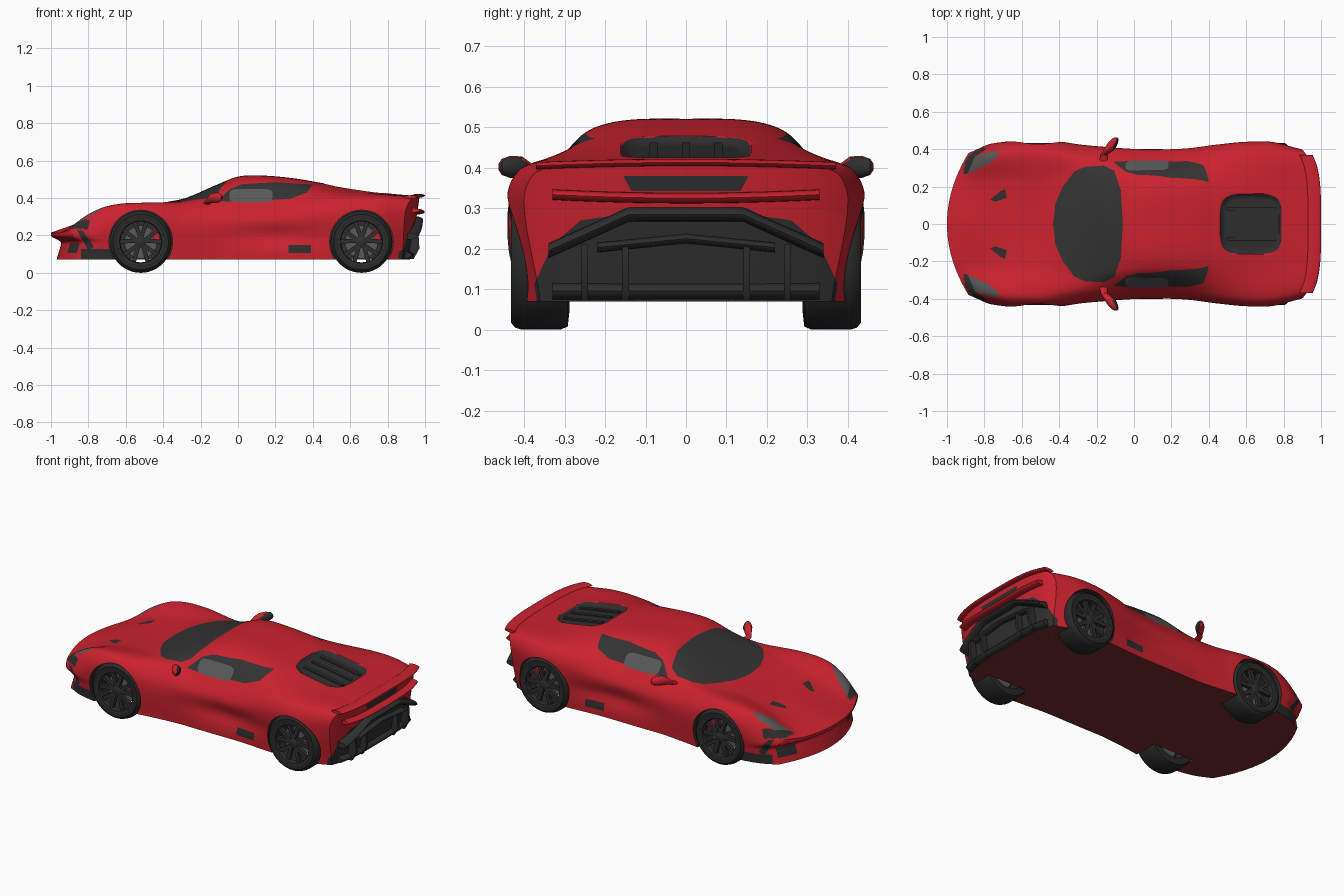
import bpy, bmesh, math
from mathutils import Vector

if "Cube" in bpy.data.objects:
    bpy.data.objects.remove(bpy.data.objects["Cube"])

# materials
RED, TRIM, GLASS, GREY, TYRE, UNDER = range(6)
MATS = []
for name, rgb in (("red_paint", (.60, .016, .028)), ("black_trim", (.028, .028, .028)),
                  ("dark_glass", (.033, .033, .033)), ("grey_glass", (.10, .10, .10)),
                  ("tyre_rubber", (.022, .022, .022)), ("dark_red_underbody", (.19, .026, .025))):
    MATS.append(bpy.data.materials.new(name))
    MATS[-1].diffuse_color = (*rgb, 1)

# helpers
def make(name, verts, faces, mat=RED, paint=None, cut=None):
    me = bpy.data.meshes.new(name)
    me.from_pydata(verts, [], faces)
    bm = bmesh.new()
    bm.from_mesh(me)
    bmesh.ops.remove_doubles(bm, verts=bm.verts, dist=1e-5)
    bmesh.ops.recalc_face_normals(bm, faces=bm.faces)
    if cut:
        cut(bm)
    for f in bm.faces:
        f.material_index = paint(f.calc_center_median(), f.normal) if paint else mat
    bm.to_mesh(me)
    bm.free()
    for m in MATS:
        me.materials.append(m)
    ob = bpy.data.objects.new(name, me)
    bpy.context.collection.objects.link(ob)
    smooth(ob)
    return ob

def smooth(ob):
    bpy.ops.object.select_all(action='DESELECT')
    ob.select_set(True)
    bpy.context.view_layer.objects.active = ob
    bpy.ops.object.shade_smooth_by_angle(angle=math.radians(40))

def grid_faces(rows, cols, wrap=False):
    return [(i * cols + j, i * cols + (j + 1) % cols, (i + 1) % rows * cols + (j + 1) % cols,
             (i + 1) % rows * cols + j) for i in range(rows if wrap else rows - 1) for j in range(cols)]

def capped(rows, cols):
    return grid_faces(rows, cols) + [tuple(range(cols)), tuple(range((rows - 1) * cols, rows * cols))]

def bar(name, pts, mat=RED, paint=None, n=16):
    """Sweep along y through (x, y, z, rx, rz) with elliptical rings."""
    verts = [(x + rx * math.cos(math.tau * k / n), y, z + rz * math.sin(math.tau * k / n))
             for x, y, z, rx, rz in pts for k in range(n)]
    make(name, verts, capped(len(pts), n), mat, paint)

def prism(name, outline, y, width, mat):
    verts = [(x, y + d, z) for d in (-width / 2, width / 2) for x, z in outline]
    make(name, verts, capped(2, len(outline)), mat)

def lathe(name, profile, centre, side, mat, a0=0, a1=360, seg=48):
    """Spin a closed (radius, offset) loop around the wheel axis."""
    full, n = a1 - a0 == 360, len(profile)
    rows = seg if full else seg + 1
    angles = [math.radians(a0 + (a1 - a0) * k / seg) for k in range(rows)]
    verts = [(centre[0] + r * math.cos(a), side * (centre[1] + o), centre[2] + r * math.sin(a))
             for a in angles for r, o in profile]
    return make(name, verts, grid_faces(rows, n, True) if full else capped(rows, n), mat)

def hermite(ts, vs, t):
    i = max(0, min(len(ts) - 2, sum(1 for k in ts if k <= t) - 1))
    def slope(k):
        a, b = max(0, k - 1), min(len(ts) - 1, k + 1)
        return (vs[b] - vs[a]) / (ts[b] - ts[a])
    h = ts[i + 1] - ts[i]
    u = (t - ts[i]) / h
    return (vs[i] * (2*u**3 - 3*u*u + 1) + slope(i) * (h * (u**3 - 2*u*u + u))
            + vs[i + 1] * (3*u*u - 2*u**3) + slope(i + 1) * (h * (u**3 - u*u)))

def inside(poly, a, b):
    return sum((y1 > b) != (y2 > b) and a < (x2 - x1) * (b - y1) / (y2 - y1) + x1
               for (x1, y1), (x2, y2) in zip(poly, poly[1:] + poly[:1])) % 2 == 1

# body sections: x, floor half width, widest y z, shoulder y z, roof or hood edge y z, centre z
ROWS = [(-1.00, .36, .38, .17, .37, .222, .24, .214, .215), (-.90, .40, .42, .20, .37, .295, .22, .25, .25),
        (-.78, .42, .435, .26, .38, .345, .22, .30, .295), (-.65, .43, .44, .295, .385, .367, .22, .335, .328),
        (-.50, .43, .44, .30, .385, .372, .22, .355, .35), (-.40, .43, .437, .29, .375, .37, .25, .372, .375),
        (-.28, .415, .42, .27, .36, .365, .26, .388, .40), (-.12, .40, .41, .27, .35, .365, .25, .44, .468),
        (.00, .40, .405, .27, .345, .37, .235, .488, .514), (.12, .40, .405, .27, .345, .37, .23, .497, .52),
        (.30, .40, .41, .28, .35, .385, .225, .485, .505), (.45, .41, .425, .31, .375, .40, .22, .465, .48),
        (.62, .42, .44, .33, .395, .405, .21, .44, .455), (.80, .42, .437, .33, .39, .405, .20, .42, .425),
        (.97, .36, .40, .32, .365, .392, .20, .407, .41)]
XS, VALS = [r[0] for r in ROWS], [Vector(r[1:]) for r in ROWS]

def section(t):
    wb, ww, zw, ws, zs, wr, zr, zc = hermite(XS, VALS, t)
    pts = [Vector(p) for p in ((wb, -.02), (wb, .07), (ww, zw), (ws, zs), (wr, zr), (0, zc), (-wr, zr))]
    ts = [0]
    for a, b in zip(pts, pts[1:]):
        ts.append(ts[-1] + (b - a).length)
    return ([Vector((wb * k / 6, .07)) for k in range(6)] +
            [hermite(ts, pts, ts[1] + (ts[5] - ts[1]) * k / 60) for k in range(61)])

def warp(t, y, z):
    """Round the nose and tail in plan, undercut the nose, scoop the doors, sink the engine cover."""
    front, rear = max(0, (-.6 - t) / .4), max(0, (t - .6) / .37)
    u = max(0, min(1, (.20 - z) / .04))
    x = t + front * (.8 * y * y + .055 * u * u * (3 - 2 * u) - .3 * max(0, .155 - z))
    x -= rear * (2.5 * y ** 4 + .05 * (.4 - z) / .33)
    y *= 1 - .07 * math.exp(-((x - .2) / .25) ** 2 - ((z - .2) / .06) ** 2)
    if z > .35:
        z -= .018 * max(0, min(1, 3 * (1 - ((x - .625) / .165) ** 4 - (y / .16) ** 4)))
    return (x, y, z)

def rect(a0, a1, b0, b1):
    return [(a0, b0), (a1, b0), (a1, b1), (a0, b1)]

def rounded(ca, cb, ra, rb, n=24):
    cs = [(math.cos(math.tau * (k + .5) / n), math.sin(math.tau * (k + .5) / n)) for k in range(n)]
    return [(ca + ra * math.copysign(abs(c) ** .45, c), cb + rb * math.copysign(abs(s) ** .45, s)) for c, s in cs]

# painted regions: outline, its two axes, colour, where it applies (y mirrored)
SCREEN = [(-.433, 0), (-.42, .11), (-.38, .20), (-.32, .28), (-.26, .307), (-.16, .312),
          (-.105, .285), (-.07, .18), (-.06, 0)]
WINDOW = [(-.11, .384), (-.04, .45), (.02, .474), (.2, .484), (.40, .472), (.37, .43), (.28, .396), (0, .38)]
DIFFUSER = [(0, .30), (.15, .30), (.19, .28), (.26, .27), (.33, .21), (.385, .09), (.385, .06), (0, .06)]
def side(x, y, z):
    return y > .3
def cabin_side(x, y, z):
    return y > .2
def upper(x, y, z):
    return z > .2
def deck(x, y, z):
    return z > .34
def nose(x, y, z):
    return x < -.8
def tail(x, y, z):
    return x > .86
REGIONS = [(SCREEN, (0, 1), GLASS, deck),
           (rounded(.07, .413, .115, .036), (0, 2), GREY, cabin_side), (WINDOW, (0, 2), GLASS, cabin_side),
           (rounded(.625, 0, .165, .16), (0, 1), TRIM, deck),
           ([(-.77, .13), (-.74, .12), (-.68, .14), (-.69, .19), (-.72, .17)], (0, 1), TRIM, upper),
           ([(-.89, .27), (-.78, .32), (-.71, .38), (-.76, .39), (-.85, .36)], (0, 1), GREY, upper),
           ([(-.95, .26), (-.89, .27), (-.85, .36), (-.79, .40), (-.83, .43), (-.93, .33)], (0, 1), TRIM,
            lambda x, y, z: z > .235),
           ([(-.86, .225), (-.83, .225), (-.77, .14), (-.80, .12)], (0, 2), TRIM, side),
           (rect(.24, .35, .105, .16), (1, 2), TRIM, nose),
           (rect(-.84, -.66, .06, .127), (0, 2), TRIM, lambda x, y, z: y > .3 and z > .071),
           (rect(.27, .39, .105, .15), (0, 2), TRIM, side),
           (DIFFUSER, (1, 2), TRIM, lambda x, y, z: x > .86 and z > .071),
           ([(0, .343), (.135, .343), (.155, .38), (0, .38)], (1, 2), TRIM, tail)]

def cut_regions(bm):
    """Knife the region outlines into the surface so colour edges are clean."""
    for poly, (i, j), _, test in REGIONS:
        for s in ((1, -1) if 1 in (i, j) else (1,)):
            flip = [Vector((a * (s if i == 1 else 1), b * (s if j == 1 else 1))) for a, b in poly]
            lo, hi = ([f(p[k] for p in flip) for k in (0, 1)] for f in (min, max))
            for p, q in zip(flip, flip[1:] + flip[:1]):
                d, faces = q - p, []
                for f in bm.faces:
                    c = f.calc_center_median()
                    if lo[0] - .03 < c[i] < hi[0] + .03 and lo[1] - .03 < c[j] < hi[1] + .03 \
                            and test(c.x, abs(c.y), c.z):
                        v = Vector((c[i], c[j]))
                        u = max(0, min(1, (v - p).dot(d) / d.length_squared))
                        if (v - p - d * u).length < .016:
                            faces.append(f)
                normal, origin = Vector((0, 0, 0)), Vector((0, 0, 0))
                normal[i], normal[j], origin[i], origin[j] = d.y, -d.x, p.x, p.y
                geom = list({e for f in faces for e in (*f.verts, *f.edges)}) + faces
                bmesh.ops.bisect_plane(bm, geom=geom, plane_co=origin, plane_no=normal, dist=1e-5)

def paint_body(c, n):
    if n.z < -.8 and c.z < .08:
        return UNDER
    p = (c.x, abs(c.y), c.z)
    return next((col for poly, (i, j), col, test in REGIONS if test(*p) and inside(poly, p[i], p[j])), RED)

rings = [(-1, k / 12) for k in range(12)] + [(-1 + 1.97 * k / 170, 1) for k in range(171)]
rings += [(.97, k / 16) for k in range(15, -1, -1)]
verts = []
for t, s in rings:
    half, zm = section(t), .14 if t < 0 else .24
    ring = [(p.x, p.y) for p in half] + [(-p.x, p.y) for p in half[-2:0:-1]]
    verts += [warp(t, y * s, zm + (z - zm) * s) for y, z in ring]
body = make("body", verts, grid_faces(len(rings), len(ring)), paint=paint_body, cut=cut_regions)

# wheel arches and wheels
for end, wx in (("front", -.52), ("rear", .66)):
    for sgn, label in ((-1, "right"), (1, "left")):
        c, tag = (wx, .36, .165), f"{end}_{label}"
        arch = [(0, -.08), (.170, -.08), (.170, .25), (0, .25)]
        cutter = lathe("arch_cutter", arch, c, sgn, TRIM, seg=64)
        cutter.hide_render = True
        mod = body.modifiers.new("arch", 'BOOLEAN')
        mod.operation, mod.solver, mod.object = 'DIFFERENCE', 'EXACT', cutter
        bpy.context.view_layer.objects.active = body
        bpy.ops.object.modifier_apply(modifier=mod.name)
        bpy.data.objects.remove(cutter)
        lathe("tyre_" + tag, [(.118, .06), (.125, .071), (.148, .072), (.160, .062), (.165, .045),
                              (.165, -.05), (.157, -.068), (.12, -.072), (.115, -.06)], c, sgn, TYRE)
        lathe("rim_" + tag, [(.127, .066), (.126, .071), (.113, .069), (.109, .04), (.116, .04)], c, sgn, TRIM)
        lathe("hub_" + tag, [(0, .02), (.03, .02), (.03, .055), (.02, .061), (0, .061)], c, sgn, TRIM, seg=24)
        lathe("brake_disc_" + tag, [(0, 0), (.088, 0), (.088, .012), (0, .012)], c, sgn, GREY)
        lathe("brake_caliper_" + tag, [(.07, -.01), (.105, -.01), (.105, .028), (.07, .028)],
              c, sgn, RED, -5, 45, 10)
        sv, sf = [], []
        for k in range(10):            # five forked spokes
            mid = math.radians(90 + 72 * (k // 2))
            tip = mid + math.radians(17 if k % 2 else -17)
            a, b = Vector((math.cos(mid), math.sin(mid))) * .02, Vector((math.cos(tip), math.sin(tip))) * .119
            w = (b - a).orthogonal().normalized() * .011
            sf += [tuple(len(sv) + i for i in q) for q in capped(2, 4)]
            sv += [(wx + p.x, sgn * (.36 + o), .165 + p.y) for o in (.036, .057)
                   for p in (a - w, a + w, b + w, b - w)]
        make("spokes_" + tag, sv, sf, TRIM)
smooth(body)

# door mirrors
POD = [(-.165, .33, .37, .022, .008), (-.16, .37, .378, .018, .009), (-.145, .385, .393, .024, .02),
       (-.128, .405, .40, .03, .028), (-.112, .435, .402, .027, .027), (-.10, .455, .402, .018, .02),
       (-.096, .463, .402, .006, .008)]
for sgn, label in ((-1, "right"), (1, "left")):
    bar("door_mirror_" + label, [(x, sgn * y, z, rx, rz) for x, y, z, rx, rz in POD],
        paint=lambda c, n: TRIM if n.x > .5 and abs(c.y) > .385 else RED)

# tail lips, diffuser and engine cover ribs
def span(half, fn):
    return [fn(-half + half * k / 12) for k in range(25)]

bar("spoiler_lip", span(.37, lambda y: (.965 - 2.4 * y**4, y, .413 - .06 * y * y, .035, .009)))
bar("tail_lip", span(.33, lambda y: (.955 - 2.2 * y**4, y, .325 + .08 * y * y, .044, .013)))
bar("diffuser_upper_bar", span(.34, lambda y: (.94 - 2 * y**4, y, .285 - .45 * max(0, abs(y) - .14), .05, .018)), TRIM)
bar("diffuser_middle_bar", span(.22, lambda y: (.935, y, .225 - .1 * abs(y), .035, .012)), TRIM)
bar("diffuser_lower_bar", span(.33, lambda y: (.90 - 2 * y**4, y, .095, .05, .022)), TRIM)
for i, y in enumerate((-.25, -.15, .15, .25)):
    prism(f"diffuser_fin_{i + 1}", [(.88, .075), (.94, .075), (.97, .13), (.965, .21), (.88, .21)], y, .016, TRIM)
for i, y in enumerate((-.08, 0, .08)):
    prism(f"engine_cover_rib_{i + 1}", [(.50, .462), (.76, .42), (.76, .39), (.50, .43)], y, .02, TRIM)

for m in bpy.data.materials:
    if m.users and not m.is_grease_pencil:
        m.use_nodes = True
        m.node_tree.nodes["Principled BSDF"].inputs["Base Color"].default_value = m.diffuse_color
